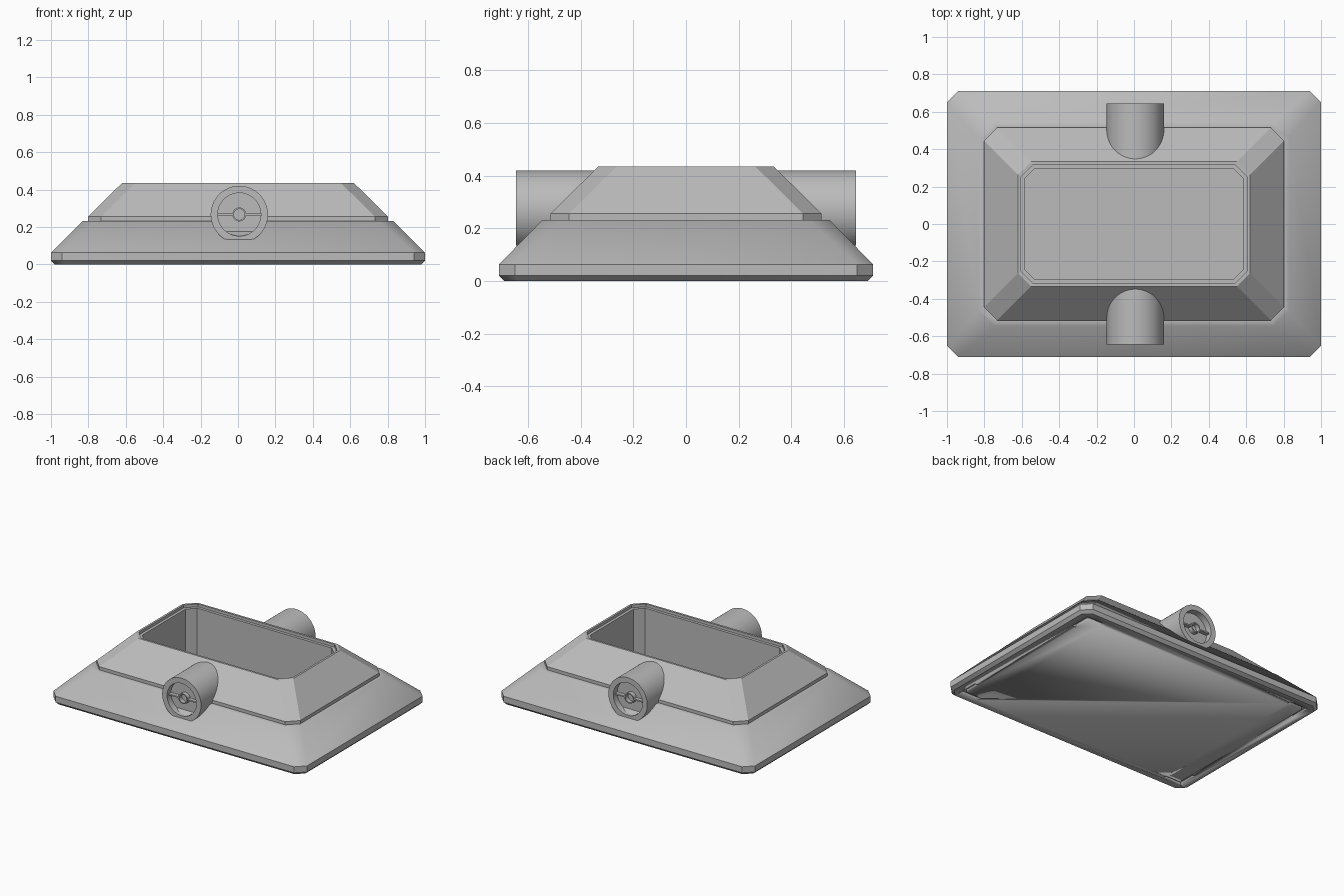
import bpy, bmesh, math

if bpy.data.objects.get("Cube"):
    bpy.data.objects.remove(bpy.data.objects["Cube"])

grey = bpy.data.materials.new("plain grey")
grey.use_nodes = True
grey.diffuse_color = (0.5, 0.5, 0.5, 1)
grey.node_tree.nodes["Principled BSDF"].inputs["Base Color"].default_value = grey.diffuse_color


def octagon(hx, hy, cut, z):
    """Rectangle with cut corners, counter-clockwise."""
    quarter = [(hx, hy - cut), (hx - cut, hy)]
    pts = quarter + [(-x, y) for x, y in reversed(quarter)]
    pts += [(-x, -y) for x, y in pts]
    return [(x, y, z) for x, y in pts]


def circle(radius, y, floor=-1, count=64):
    """Circle facing along y, cut off flat below floor."""
    angles = [2 * math.pi * (i + 0.5) / count for i in range(count)]
    return [(radius * math.cos(a), y, max(radius * math.sin(a), floor)) for a in angles]


def loft(name, loops, caps=(True, True), closed=False, angle=30):
    bm = bmesh.new()
    rings = [[bm.verts.new(p) for p in loop] for loop in loops]
    pairs = list(zip(rings, rings[1:]))
    if closed:
        pairs.append((rings[-1], rings[0]))
    for a, b in pairs:
        for i in range(len(a)):
            j = (i + 1) % len(a)
            bm.faces.new((a[i], a[j], b[j], b[i]))
    if caps[0]:
        bm.faces.new(rings[0][::-1])
    if caps[1]:
        bm.faces.new(rings[-1])
    return finish(name, bm, angle)


def finish(name, bm, angle=30):
    bmesh.ops.recalc_face_normals(bm, faces=bm.faces)
    mesh = bpy.data.meshes.new(name)
    bm.to_mesh(mesh)
    bm.free()
    mesh.materials.append(grey)
    ob = bpy.data.objects.new(name, mesh)
    bpy.context.collection.objects.link(ob)
    activate(ob)
    bpy.ops.object.shade_smooth_by_angle(angle=math.radians(angle))
    return ob


def activate(ob):
    bpy.ops.object.select_all(action='DESELECT')
    ob.select_set(True)
    bpy.context.view_layer.objects.active = ob


# Wide sloping base with the lower part of the pocket
pocket = (0.585, 0.298, 0.055)
base = loft("base", [
    octagon(0.98, 0.69, 0.05, 0),
    octagon(1.0, 0.71, 0.06, 0.02),
    octagon(1.0, 0.71, 0.06, 0.063),
    octagon(0.83, 0.545, 0.08, 0.232),
    octagon(0.803, 0.515, 0.07, 0.232),
    octagon(*pocket, 0.232),
    octagon(*pocket, 0.06)], angle=40)

# L-shaped slots under the four corners
bm = bmesh.new()
outline = [(0, 0), (-0.15, 0), (-0.15, -0.03), (-0.03, -0.03), (-0.03, -0.15), (0, -0.15)]
for sx in (-1, 1):
    for sy in (-1, 1):
        low, high = [[bm.verts.new((sx * (0.93 + x), sy * (0.64 + y), z)) for x, y in outline]
                     for z in (-0.02, 0.02)]
        bm.faces.new(low)
        bm.faces.new(high)
        for i in range(len(low)):
            j = (i + 1) % len(low)
            bm.faces.new((low[i], low[j], high[j], high[i]))
cutter = finish("slot_cutter", bm)
cutter.hide_render = True
activate(base)
mod = base.modifiers.new("slots", 'BOOLEAN')
mod.operation = 'DIFFERENCE'
mod.solver = 'EXACT'
mod.object = cutter
bpy.ops.object.modifier_apply(modifier=mod.name)
bpy.data.objects.remove(cutter)

# Upper housing with stepped rim and pocket wall
loft("upper_housing", [
    octagon(0.803, 0.515, 0.07, 0.232),
    octagon(0.803, 0.515, 0.07, 0.255),
    octagon(0.62, 0.333, 0.07, 0.435),
    octagon(0.605, 0.318, 0.065, 0.435),
    octagon(0.605, 0.318, 0.065, 0.415),
    octagon(*pocket, 0.415),
    octagon(*pocket, 0.232)], caps=(False, False), angle=25)

# Flat-bottomed nozzles at front and back, each with a hub and two spokes
for side, turn in (("front", 0), ("back", math.pi)):
    flat = -0.133
    parts = [
        loft(side + "_nozzle", [
            circle(0.153, -0.325, flat), circle(0.153, -0.645, flat),
            circle(0.115, -0.645), circle(0.115, -0.60)]),
        loft(side + "_hub", [
            circle(0.037, -0.595), circle(0.037, -0.63),
            circle(0.029, -0.63), circle(0.029, -0.595)], caps=(False, False), closed=True)]
    bm = bmesh.new()
    for sx in (-1, 1):
        box = bmesh.ops.create_cube(bm, size=1)["verts"]
        bmesh.ops.scale(bm, vec=(0.083, 0.03, 0.01), verts=box)
        bmesh.ops.translate(bm, vec=(sx * 0.075, -0.612, 0), verts=box)
    parts.append(finish(side + "_spokes", bm))
    for ob in parts:
        ob.rotation_euler.z = turn
        ob.location = (0.007, 0, 0.267)
